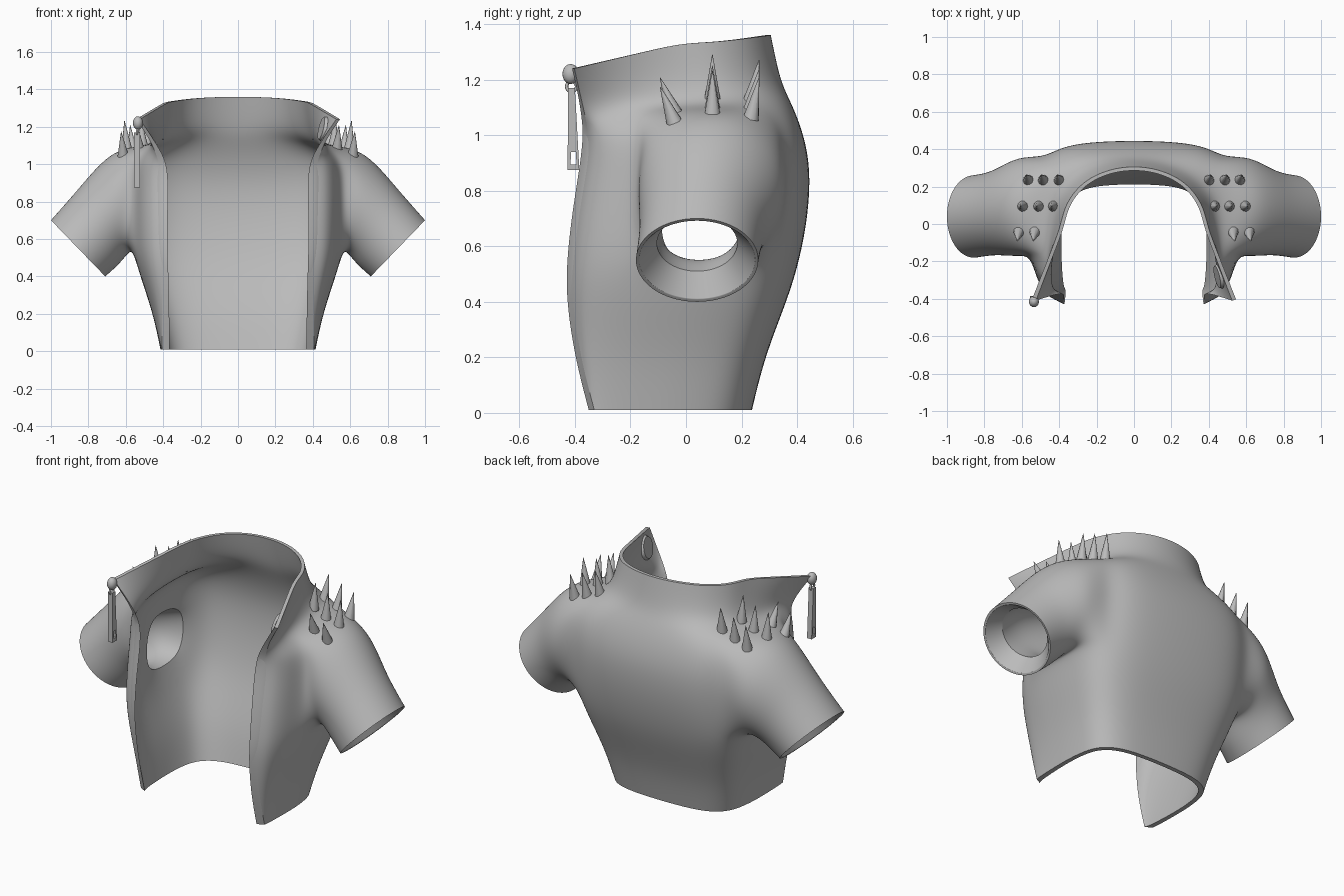
import bpy, bmesh, math
from mathutils import Vector

if "Cube" in bpy.data.objects:
    bpy.data.objects.remove(bpy.data.objects["Cube"])

grey = bpy.data.materials.new("grey_cloth")
grey.diffuse_color = (0.5, 0.5, 0.5, 1)
grey.use_nodes = True
grey.node_tree.nodes["Principled BSDF"].inputs["Base Color"].default_value = grey.diffuse_color


def make_object(name, bm, smooth=None):
    me = bpy.data.meshes.new(name)
    bm.to_mesh(me)
    bm.free()
    me.materials.append(grey)
    ob = bpy.data.objects.new(name, me)
    bpy.context.collection.objects.link(ob)
    if smooth is not None:
        bpy.context.view_layer.objects.active = ob
        ob.select_set(True)
        bpy.ops.object.shade_smooth_by_angle(angle=math.radians(smooth))
        ob.select_set(False)
    return ob


# Torso rows, hem to collar: z back, side, front; y back; x, y side; x, y front edge
ROWS = [
    (0.01, 0.01, 0.01, 0.24, 0.415, -0.05, 0.405, -0.35),
    (0.20, 0.20, 0.20, 0.285, 0.455, 0.00, 0.405, -0.40),
    (0.40, 0.40, 0.40, 0.365, 0.525, 0.03, 0.41, -0.43),
    (0.54, 0.54, 0.54, 0.41, 0.565, 0.05, 0.415, -0.43),
    (0.72, 0.70, 0.72, 0.445, 0.57, 0.06, 0.415, -0.41),
    (0.90, 0.87, 0.90, 0.452, 0.575, 0.07, 0.41, -0.38),
    (1.04, 1.01, 1.00, 0.415, 0.565, 0.08, 0.42, -0.37),
    (1.13, 1.095, 1.06, 0.375, 0.51, 0.08, 0.44, -0.375),
    (1.20, 1.13, 1.13, 0.342, 0.415, 0.05, 0.47, -0.385),
    (1.36, 1.33, 1.24, 0.31, 0.395, -0.02, 0.545, -0.41),
]
BACK = (0, 17, 34, 50, 70, 90)
FRONT = (17, 30, 50, 70, 90)
LAST = len(BACK) + len(FRONT) - 1


def section(index, lining):
    """Half cross-section from the centre back round to the front edge."""
    zb, zs, zf, yb, xs, ys, xf, yf = ROWS[index]
    straight = {7: 0.5, 8: 1.0, 9: 1.0}.get(index, 0.0)  # collar front runs straight
    p = 0.62 + 0.36 * straight
    thick = 0.02 if index > 7 else 0.026
    if lining:
        xs, yb, xf = xs - thick, yb - thick, xf - thick - 0.012 * (1 - straight)
        if index in (7, 8):
            zs -= 0.02
    else:
        yf += 0.02 - 0.012 * straight
    pts = []
    for t in BACK:
        s, c = math.sin(math.radians(t)), math.cos(math.radians(t))
        pts.append((xs * s ** p, ys + (yb - ys) * c ** p, zb + (zs - zb) * s ** 2.5))
    for t in FRONT:
        s, c = math.sin(math.radians(t)), math.cos(math.radians(t))
        f = s ** 0.9
        fx = (1 - c ** 0.9) * (1 - straight) + f * straight
        fz = s * s * (1 - straight) + f * straight
        pts.append((xs + (xf - xs) * fx, ys + (yf - ys) * f, zs + (zf - zs) * fz))
    return pts


def grid(bm, lining, r0, r1, c0, c1):
    """Torso layer with an armhole; returns the grid and the armhole loop."""
    g = [[bm.verts.new(p) for p in section(r, lining)] for r in range(len(ROWS))]
    for r in range(len(ROWS) - 1):
        for c in range(LAST):
            if not (r0 <= r < r1 and c0 <= c < c1):
                bm.faces.new((g[r][c], g[r][c + 1], g[r + 1][c + 1], g[r + 1][c]))
    loop = [g[r1][c] for c in range(c0, c1)] + [g[r][c1] for r in range(r1, r0, -1)]
    loop += [g[r0][c] for c in range(c1, c0, -1)] + [g[r][c0] for r in range(r0, r1)]
    return g, loop


def sleeve(bm, loop, rings):
    """Tube from an armhole through rings of (centre, up vector, half depth)."""
    n = len(loop)
    k = 1 / (2 / 3 + math.cos(2 * math.pi / n) / 3)
    for centre, up, depth in rings:
        new = []
        for i in range(n):
            a = math.radians(135) - 2 * math.pi * i / n
            new.append(bm.verts.new(Vector(centre) + Vector(up) * k * math.sin(a)
                                    + Vector((0, -depth * k * math.cos(a), 0))))
        for i in range(n):
            j = (i + 1) % n
            bm.faces.new((loop[i], loop[j], new[j], new[i]))
        loop = new
    return loop


# Jacket: outer layer and lining, joined along hem, collar, front edge and cuff
bm = bmesh.new()
outer, hole = grid(bm, False, 3, 7, 3, 7)
inner, armhole = grid(bm, True, 3, 5, 4, 6)
mid = sum((v.co for v in armhole), Vector()) / 8
for v in armhole[::2]:  # round off the armhole corners
    v.co = mid + (v.co - mid) * 0.84
cuff = sleeve(bm, hole, [((0.63, 0.094, 0.805), (0.045, 0, 0.275), 0.268),
                         ((0.74, 0.058, 0.67), (0.105, 0, 0.205), 0.22),
                         ((0.855, 0.04, 0.55), (0.145, 0, 0.15), 0.22)])
# Sleeve lining with a narrow throat and a flared cuff facing
throat = sleeve(bm, armhole, [((0.70, 0.04, 0.68), (0.09, 0, 0.125), 0.15),
                              ((0.80, 0.04, 0.61), (0.10, 0, 0.10), 0.145)])
cuff_in = sleeve(bm, throat, [((0.853, 0.04, 0.552), (0.136, 0, 0.14), 0.208)])
rim = []
for row in (0, -1):
    for c in range(LAST):
        rim.append(bm.faces.new((outer[row][c], outer[row][c + 1],
                                 inner[row][c + 1], inner[row][c])))
for r in range(len(ROWS) - 1):
    rim.append(bm.faces.new((outer[r][LAST], outer[r + 1][LAST],
                             inner[r + 1][LAST], inner[r][LAST])))
for i in range(8):
    j = (i + 1) % 8
    rim.append(bm.faces.new((cuff_in[i], cuff_in[j], cuff[2 * j % 16],
                             cuff[2 * i + 1], cuff[2 * i])))
crease = bm.edges.layers.float.new("crease_edge")
rim = set(rim)
sharp = {e for f in rim for e in f.edges if any(g not in rim for g in e.link_faces)}
for loop in (armhole, throat):
    sharp |= {bm.edges.get((loop[i], loop[i - 1])) for i in range(8)}
sharp |= {bm.edges.get((outer[r][LAST], inner[r][LAST])) for r in (0, -1)}
for f in bm.faces:
    f.smooth = True
for e in sharp:
    e[crease] = 1.0
    e.smooth = False
bmesh.ops.delete(bm, geom=[v for v in bm.verts if not v.link_faces], context='VERTS')
bmesh.ops.recalc_face_normals(bm, faces=bm.faces[:])
jacket = make_object("jacket", bm)
jacket.modifiers.new("mirror", 'MIRROR').use_clip = True
sub = jacket.modifiers.new("subdivision", 'SUBSURF')
sub.levels = sub.render_levels = 3
deps = bpy.context.evaluated_depsgraph_get()
deps.update()
surface = jacket.evaluated_get(deps)


def spike(base, direction, radius, height):
    bm = bmesh.new()
    bmesh.ops.create_cone(bm, cap_ends=True, segments=10, radius1=radius,
                          radius2=0.001, depth=height)
    bmesh.ops.translate(bm, verts=bm.verts, vec=(0, 0, height / 2 - 0.01))
    ob = make_object("shoulder_spike", bm, 40)
    ob.location = base
    ob.rotation_euler = Vector(direction).to_track_quat('Z', 'Y').to_euler()


# Shoulder spikes in three rows on each side
for y, xs, lean, height in ((0.235, (0.40, 0.485, 0.565), 0.2, 0.155),
                            (0.095, (0.43, 0.51, 0.595), 0.0, 0.16),
                            (-0.045, (0.53, 0.615), -0.4, 0.14)):
    for x in xs:
        hit, p, n, _ = surface.ray_cast(Vector((x, y, 1.2)), Vector((0, 0, -1)))
        if not hit:
            p = Vector((x, y, 1.1))
        for side in (-1, 1):
            spike((side * p.x, p.y, p.z), (side * 0.08, lean, 1), 0.03, height)

# Round stud on the inside of one lapel
_, p, n, _ = surface.closest_point_on_mesh(Vector((0.41, -0.29, 1.20)))
bm = bmesh.new()
bmesh.ops.create_cone(bm, cap_ends=True, segments=32, radius1=0.068, radius2=0.06, depth=0.016)
stud = make_object("lapel_stud", bm, 30)
stud.location = p + n * 0.006
stud.rotation_euler = n.to_track_quat('Z', 'Y').to_euler()

# Zip slider at the other collar tip
bm = bmesh.new()
bmesh.ops.create_uvsphere(bm, u_segments=16, v_segments=10, radius=0.03)
slider = make_object("zip_slider", bm, 60)
slider.location = (-0.535, -0.415, 1.22)
slider.scale = (0.9, 1.0, 1.2)

# Zip ring linking slider and pull
bpy.ops.mesh.primitive_torus_add(location=(-0.54, -0.412, 1.175), major_radius=0.018,
                                 minor_radius=0.006, major_segments=16, minor_segments=8,
                                 rotation=(0, math.pi / 2, 0))
ring = bpy.context.object
ring.name = "zip_ring"
ring.data.materials.append(grey)
bpy.ops.object.shade_smooth_by_angle(angle=math.radians(60))
ring.select_set(False)

# Tapered zip pull with a slot at the lower end
OUT = ((-0.425, 1.17), (-0.400, 1.17), (-0.384, 0.875), (-0.426, 0.875))
SLOT = ((-0.413, 0.94), (-0.397, 0.94), (-0.394, 0.895), (-0.416, 0.895))
bm = bmesh.new()
layers = [[[bm.verts.new((x, y, z)) for y, z in loop] for loop in (OUT, SLOT)]
          for x in (-0.555, -0.525)]
for i in range(4):
    j = (i + 1) % 4
    for a, b in layers:
        bm.faces.new((a[i], a[j], b[j], b[i]))
    for k in (0, 1):
        bm.faces.new((layers[0][k][i], layers[0][k][j], layers[1][k][j], layers[1][k][i]))
bmesh.ops.recalc_face_normals(bm, faces=bm.faces[:])
make_object("zip_pull", bm)
